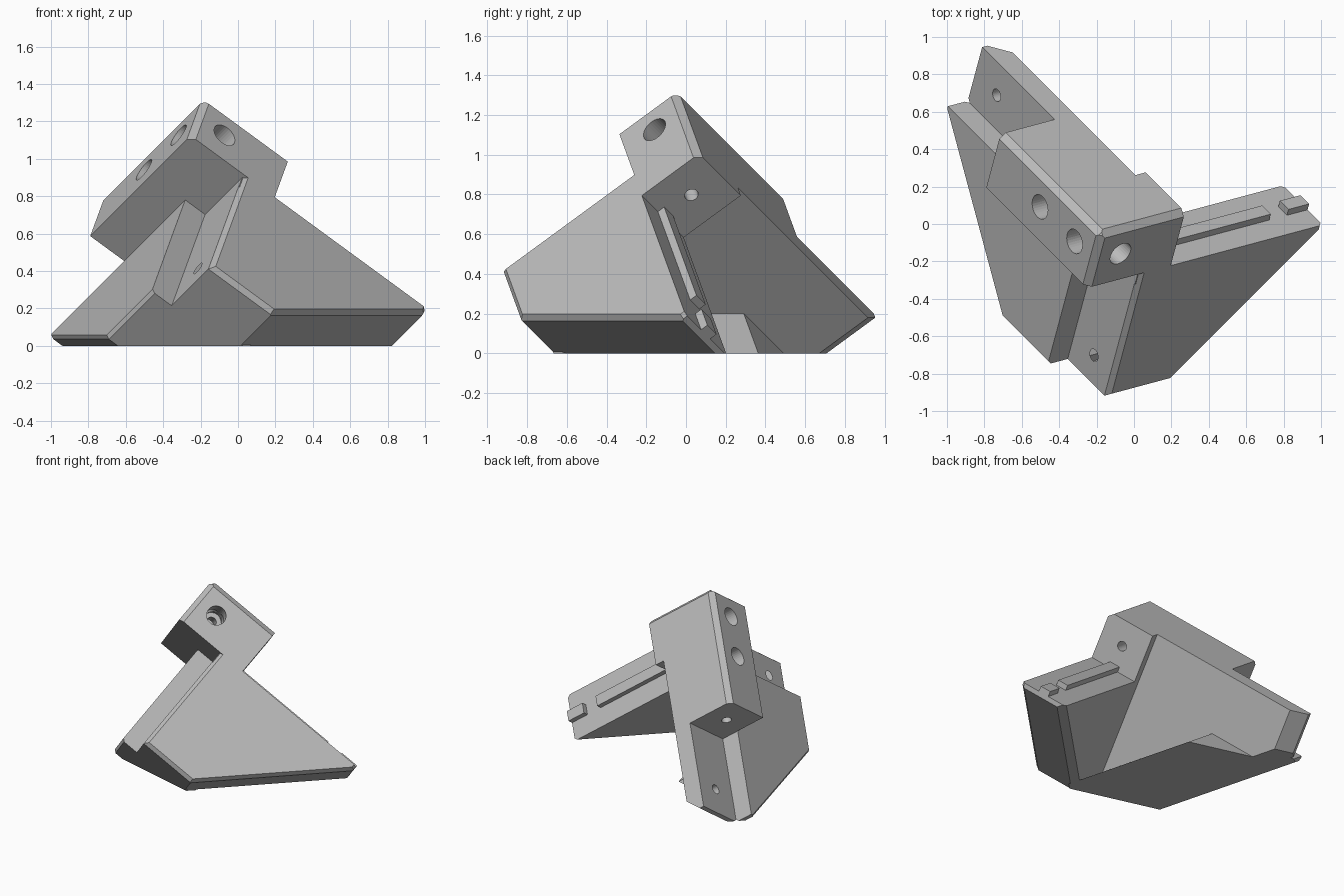
import bpy, bmesh
from math import sin, cos, radians, sqrt
from mathutils import Vector, Matrix

if "Cube" in bpy.data.objects:
    bpy.data.objects.remove(bpy.data.objects["Cube"])

# Bracket frame: three mutually square axes pointing down from the top corner
APEX = Vector((-0.176, -0.055, 1.334))
AXES = [Vector((cos(radians(t)) * sqrt(2 / 3), sin(radians(t)) * sqrt(2 / 3), -sqrt(1 / 3)))
        for t in (15, 135, 255)]
FLOOR = APEX.z * sqrt(3)      # a + b + c on the ground plane
K = 0.365                     # width of the channel for each beam
MID = 0.18                    # beam centre line
TIP, EDGE, END = 1.6, 2.0, 1.21
BIG = 3.0

grey = bpy.data.materials.new("light_grey")
grey.use_nodes = True
colour = (0.5, 0.5, 0.5, 1)
grey.diffuse_color = colour
grey.node_tree.nodes["Principled BSDF"].inputs["Base Color"].default_value = colour


def make_object(name, bm):
    """Move a local mesh into the tilted frame and link it."""
    for v in bm.verts:
        v.co = APEX + sum((AXES[i] * v.co[i] for i in range(3)), Vector())
    bmesh.ops.recalc_face_normals(bm, faces=bm.faces[:])
    mesh = bpy.data.meshes.new(name)
    bm.to_mesh(mesh)
    bm.free()
    mesh.materials.append(grey)
    obj = bpy.data.objects.new(name, mesh)
    bpy.context.collection.objects.link(obj)
    return obj


def solid(name, a, b, c, cuts=()):
    """Box with ranges a, b, c; each cut keeps n . p <= d."""
    bm = bmesh.new()
    bmesh.ops.create_cube(bm, size=1)
    for v in bm.verts:
        v.co = [r[0] if x < 0 else r[1] for r, x in zip((a, b, c), v.co)]
    for n, d in list(cuts) + [((1, 1, 1), FLOOR)]:
        n = Vector(n)
        res = bmesh.ops.bisect_plane(bm, geom=bm.verts[:] + bm.edges[:] + bm.faces[:],
                                     plane_co=n * d / n.length_squared, plane_no=n,
                                     clear_outer=True)
        edges = [e for e in res["geom_cut"] if isinstance(e, bmesh.types.BMEdge)]
        if edges:
            bmesh.ops.holes_fill(bm, edges=edges)
    return make_object(name, bm)


def drill(axis, start, end, radius, centre):
    """Round cutter along one axis; centre gives the other two coordinates."""
    bm = bmesh.new()
    bmesh.ops.create_cone(bm, cap_ends=True, segments=32, radius1=radius, radius2=radius,
                          depth=end - start)
    others = [i for i in range(3) if i != axis]
    for v in bm.verts:
        p = Vector()
        p[axis] = v.co.z + (start + end) / 2
        p[others[0]] = v.co.x + centre[0]
        p[others[1]] = v.co.y + centre[1]
        v.co = p
    return make_object("drill", bm)


def combine(target, tool, operation):
    mod = target.modifiers.new("combine", "BOOLEAN")
    mod.operation = operation
    mod.solver = "EXACT"
    mod.object = tool
    bpy.context.view_layer.objects.active = target
    bpy.ops.object.modifier_apply(modifier=mod.name)
    bpy.data.objects.remove(tool)


# Corner block with chamfered outer edges
R = 0.035
corner = [((-1, -1, 0), -R), ((-1, 0, -1), -R), ((0, -1, -1), -R), ((-1, -1, -1), -0.06)]
bracket = solid("corner_bracket", (0, 0.45), (0, 0.93), (0, K), corner)

parts = [
    solid("nose", (0.3, 0.57), (0, K), (0, K), corner),
    # Back wing
    solid("back_wing", (K, 0.5), (0.02, TIP), (0, 0.45), [((1, 1, 0), EDGE), ((0, -1, -1), -R)]),
    # Side plate
    solid("side_plate", (0.23, 0.5), (K, TIP), (K, END),
          [((0, 1, 1), EDGE), ((-1, 1, 1), EDGE - 0.25), ((-1, 0, 1), END - 0.25)]),
    # Front plate
    solid("front_plate", (K, TIP), (0, K), (K, END),
          [((1, 0, 1), EDGE), ((1, -1, 1), EDGE - 0.03), ((-1, -1, 0), -K - 0.025),
           ((0, -1, 1), END - 0.025), ((1, -1, 0), TIP - 0.02)]),
    # Sloping foot that ties both plates together
    solid("foot", (0.4, 1.3), (0.3, TIP), (0.443, END),
          [((0, -1, -1), -1.464), ((0, 1, 1), EDGE)]),
]
# Guide rail on the front plate, split around the screw
for lo, hi in ((0.5, 1.34), (1.46, TIP)):
    parts.append(solid("rail", (lo, hi), (0.14, 0.22), (0.325, 0.4)))
for part in parts:
    combine(bracket, part, "UNION")

cutters = [
    # Window through the side plate
    solid("window", (0.1, 0.7), (K, 0.61), (K, 0.745)),
    # Screw access pockets
    solid("pocket", (0.5, 1.3), (0.1, 0.26), (0.97, 1.13)),
    solid("pocket", (1.32, 1.48), (0.1, 0.26), (0.5, 1.0)),
    solid("pocket", (0.44, 0.6), (1.32, 1.48), (0.1, 0.26)),
    # Screw holes in the three arms
    drill(0, 0.3, 0.55, 0.035, (MID, 1.05)),
    drill(2, 0.3, 0.55, 0.035, (1.4, MID)),
    drill(0, 0.3, 0.5, 0.035, (1.4, MID)),
    # Extra blind holes in the block
    drill(0, -0.1, 0.25, 0.068, (0.5, MID)),
    drill(2, -0.1, 0.25, 0.068, (MID, 0.5)),
]
# Stepped screw holes along the beam axes
for axis, length in enumerate((0.57, 0.93, K)):
    cutters.append(drill(axis, -0.1, 0.25, 0.068, (MID, MID)))
    cutters.append(drill(axis, 0.2, length + 0.05, 0.035, (MID, MID)))
for cutter in cutters:
    combine(bracket, cutter, "DIFFERENCE")

# One colour, crisp flat faces
bracket.data.materials.clear()
bracket.data.materials.append(grey)
for face in bracket.data.polygons:
    face.material_index = 0
    face.use_smooth = False
